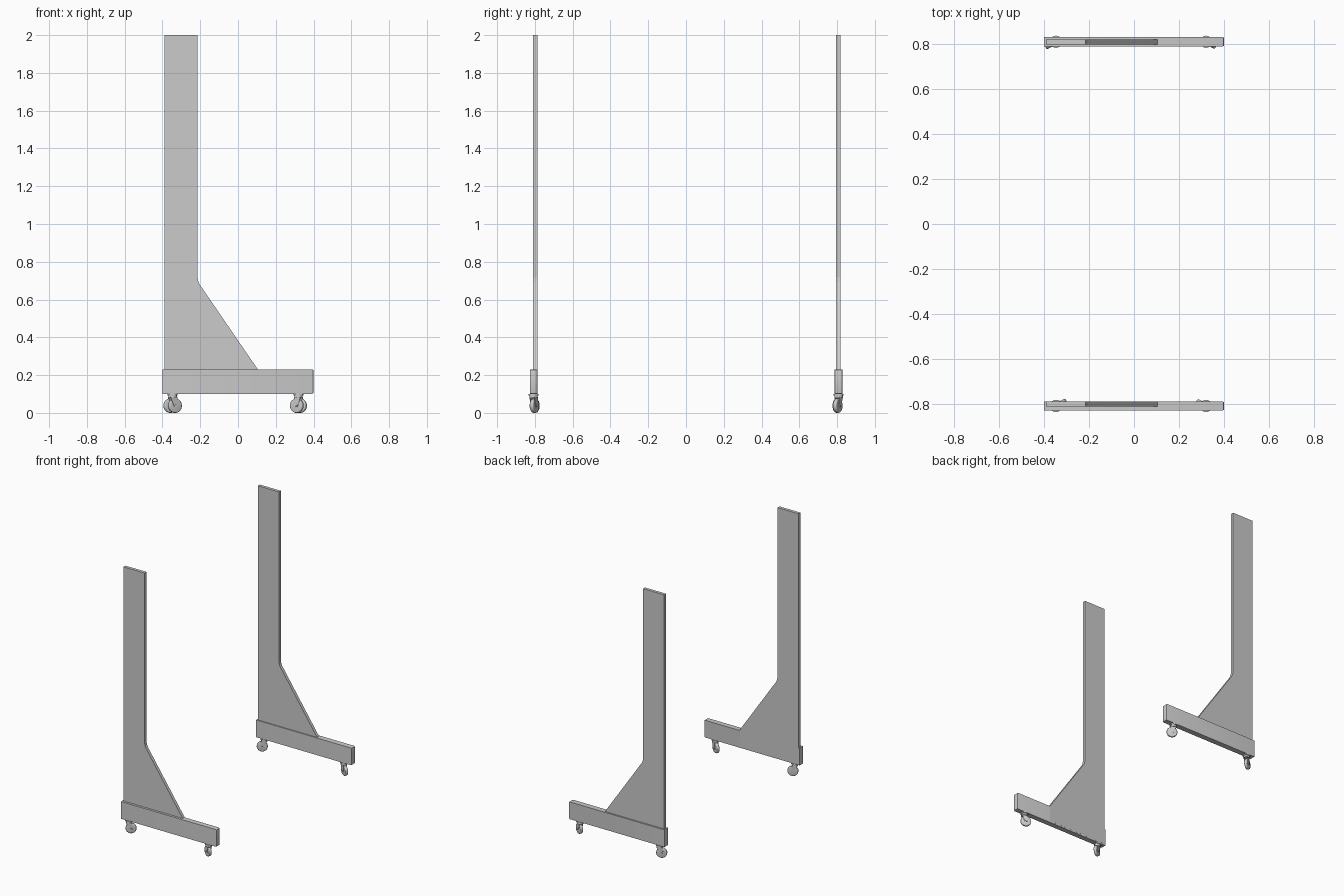
import bpy, bmesh, math
from mathutils import Matrix, Vector

if "Cube" in bpy.data.objects:
    bpy.data.objects.remove(bpy.data.objects["Cube"])


def make_object(name, bm, smooth=False):
    bmesh.ops.recalc_face_normals(bm, faces=bm.faces)
    me = bpy.data.meshes.new(name)
    bm.to_mesh(me)
    bm.free()
    ob = bpy.data.objects.new(name, me)
    bpy.context.collection.objects.link(ob)
    if smooth:
        bpy.ops.object.select_all(action='DESELECT')
        bpy.context.view_layer.objects.active = ob
        ob.select_set(True)
        bpy.ops.object.shade_smooth_by_angle(angle=math.radians(35))
    return ob


def extrude_profile(name, pts, y0, y1):
    """Profile in the xz plane, extruded from y0 to y1."""
    bm = bmesh.new()
    face = bm.faces.new([bm.verts.new((x, y0, z)) for x, z in pts])
    new = bmesh.ops.extrude_face_region(bm, geom=[face])["geom"]
    bmesh.ops.translate(bm, vec=(0, y1 - y0, 0),
                        verts=[v for v in new if isinstance(v, bmesh.types.BMVert)])
    return make_object(name, bm)


def add_box(bm, lo, hi):
    lo, hi = Vector(lo), Vector(hi)
    mat = Matrix.Translation((lo + hi) / 2) @ Matrix.Diagonal((*(hi - lo), 1))
    return bmesh.ops.create_cube(bm, size=1, matrix=mat)["verts"]


def add_cylinder(bm, r, depth, mat, segs=24):
    return bmesh.ops.create_cone(bm, cap_ends=True, segments=segs, radius1=r,
                                 radius2=r, depth=depth, matrix=mat)["verts"]


def beam(name, y0, y1):
    bm = bmesh.new()
    add_box(bm, (-0.4, y0, 0.10), (0.4, y1, 0.23))
    # soften the free end of the foot
    edges = [e for e in bm.edges if all(v.co.x > 0.39 for v in e.verts)]
    bmesh.ops.bevel(bm, geom=edges, offset=0.008, segments=2, profile=0.5, affect='EDGES')
    make_object(name, bm, True)


def caster(name, x, y, angle, offset):
    place = Matrix.Translation((x, y, 0)) @ Matrix.Rotation(math.radians(angle), 4, 'Z')
    lie = Matrix.Rotation(math.pi / 2, 4, 'X')
    R = 0.038
    # wheel with rounded tread
    bm = bmesh.new()
    add_cylinder(bm, R, 0.022, Matrix.Translation((offset, 0, R)) @ lie, 28)
    rim = [e for e in bm.edges if abs(e.verts[0].co.y - e.verts[1].co.y) < 1e-5]
    bmesh.ops.bevel(bm, geom=rim, offset=0.006, segments=3, profile=0.5, affect='EDGES')
    bm.transform(place)
    make_object(name + "_wheel", bm, True)
    # swivel plate, bearing and fork
    bm = bmesh.new()
    add_cylinder(bm, 0.027, 0.008, Matrix.Translation((0, 0, 0.096)))
    add_cylinder(bm, 0.022, 0.014, Matrix.Translation((0, 0, 0.085)))
    for s in (-1, 1):
        lo, hi = sorted((s * 0.0115, s * 0.0145))
        prof = [(-0.02, 0.082), (0.02, 0.082), (offset + 0.01, R - 0.006), (offset - 0.01, R - 0.006)]
        a = [bm.verts.new((px, lo, pz)) for px, pz in prof]
        b = [bm.verts.new((px, hi, pz)) for px, pz in prof]
        bm.faces.new(a)
        bm.faces.new(b[::-1])
        for i in range(4):
            j = (i + 1) % 4
            bm.faces.new((a[i], b[i], b[j], a[j]))
    add_box(bm, (-0.02, -0.0145, 0.078), (0.02, 0.0145, 0.084))
    add_cylinder(bm, 0.006, 0.033, Matrix.Translation((offset, 0, R)) @ lie, 12)
    bm.transform(place)
    make_object(name + "_fork", bm, True)


# upright with a flared gusset at its foot
panel = [(-0.39, 0.11), (0.105, 0.11), (0.105, 0.23), (-0.203, 0.68),
         (-0.21, 0.695), (-0.215, 0.72), (-0.215, 2.0), (-0.39, 2.0)]

# front and back stand: beam span, panel span
for side, by, py in (("front", (-0.827, -0.787), (-0.810, -0.7865)),
                     ("back", (0.787, 0.829), (0.795, 0.818))):
    beam(side + "_foot_beam", *by)
    extrude_profile(side + "_upright_panel", panel, *py)
    y = sum(by) / 2
    flip = 1 if side == "front" else -1
    caster(side + "_left_caster", -0.346, y, 28, 0.014 * flip)
    caster(side + "_right_caster", 0.32, y, -28, -0.010 * flip)
